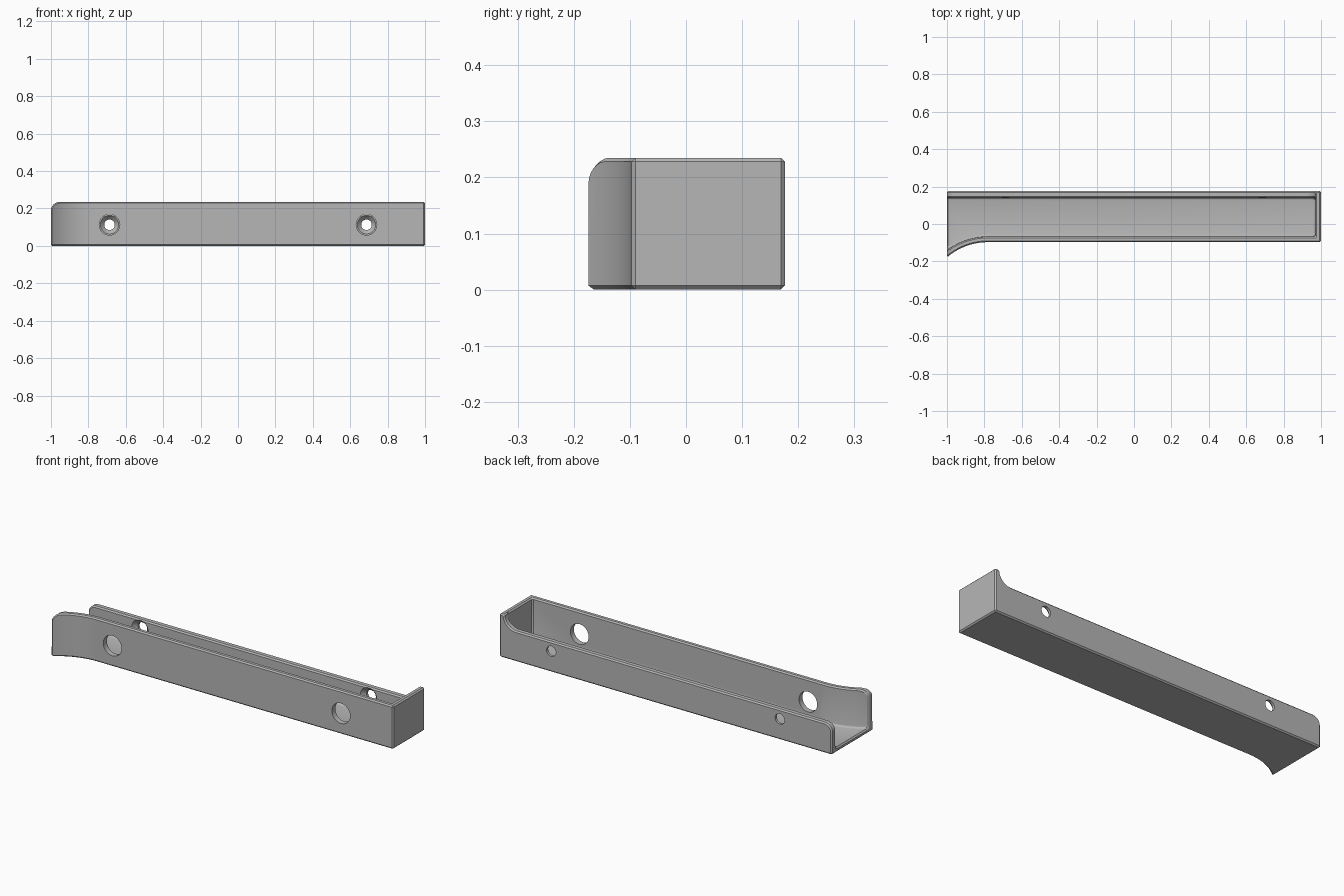
import bpy, bmesh, math
from mathutils import Vector

if "Cube" in bpy.data.objects:
    bpy.data.objects.remove(bpy.data.objects["Cube"], do_unlink=True)

HEIGHT, BACK_HEIGHT = 0.235, 0.165
FRONT, BACK = -0.097, 0.176
WALL, BACK_WALL, FLOOR = 0.03, 0.036, 0.025
FLARE_X, FLARE_R = -0.78, 0.339
HOLE_Z = 0.113

grey = bpy.data.materials.new("grey plastic")
grey.use_nodes = True
colour = (0.47, 0.47, 0.47, 1)
grey.diffuse_color = colour
grey.node_tree.nodes["Principled BSDF"].inputs["Base Color"].default_value = colour


def arc(cx, cy, r, start, end, steps):
    """Points along a circular arc, angles in degrees."""
    angles = [math.radians(start + (end - start) * i / steps) for i in range(steps + 1)]
    return [(cx + r * math.cos(a), cy + r * math.sin(a)) for a in angles]


def prism(name, points, low, high, axis="Z", round_floor=0):
    """Extrude a closed outline along z, or an xz outline along y."""
    bm = bmesh.new()
    place = (lambda p: (p[0], p[1], low)) if axis == "Z" else (lambda p: (p[0], low, p[1]))
    face = bm.faces.new([bm.verts.new(place(p)) for p in points])
    floor_edges = list(face.edges)
    top = bmesh.ops.extrude_face_region(bm, geom=[face], use_keep_orig=True)["geom"]
    step = Vector((0, 0, high - low)) if axis == "Z" else Vector((0, high - low, 0))
    bmesh.ops.translate(bm, vec=step, verts=[v for v in top if isinstance(v, bmesh.types.BMVert)])
    if round_floor:
        bmesh.ops.bevel(bm, geom=floor_edges, offset=round_floor, segments=3,
                        profile=0.5, affect="EDGES")
    bmesh.ops.recalc_face_normals(bm, faces=bm.faces)
    return finish(name, bm)


def lathe_y(name, x, r_low, r_high, low, high):
    """Round or conical hole cutter lying along y."""
    bpy.ops.mesh.primitive_cone_add(vertices=32, radius1=r_high, radius2=r_low, depth=high - low,
                                    location=(x, (low + high) / 2, HOLE_Z),
                                    rotation=(math.pi / 2, 0, 0))
    obj = bpy.context.object
    obj.name = name
    obj.hide_render = True
    return obj


def finish(name, bm):
    mesh = bpy.data.meshes.new(name)
    bm.to_mesh(mesh)
    bm.free()
    obj = bpy.data.objects.new(name, mesh)
    bpy.context.collection.objects.link(obj)
    return obj


def bake(obj):
    """Apply the modifier stack."""
    bpy.context.view_layer.update()
    graph = bpy.context.evaluated_depsgraph_get()
    mesh = bpy.data.meshes.new_from_object(obj.evaluated_get(graph))
    obj.modifiers.clear()
    obj.data = mesh


def cut(obj, cutter):
    mod = obj.modifiers.new("cut", "BOOLEAN")
    mod.operation, mod.solver, mod.object = "DIFFERENCE", "EXACT", cutter
    bake(obj)
    bpy.data.objects.remove(cutter, do_unlink=True)


def flare(radius, reach, steps=10):
    """Curve of the front wall, from the straight part out to the open end."""
    end = 90 + math.degrees(math.asin((FLARE_X - reach) / radius))
    return arc(FLARE_X, FRONT - FLARE_R, radius, 90, end, steps)


# Tray body with flared front wall
tray = prism("tray", [(1, BACK), (1, FRONT)] + flare(FLARE_R, -1) + [(-1, BACK)], 0, HEIGHT)

# Inside, open at the flared end
inner_back, inner_end = BACK - BACK_WALL, 1 - WALL
cut(tray, prism("cavity", [(inner_end, inner_back), (inner_end, FRONT + WALL)]
                + flare(FLARE_R + WALL, -1.06) + [(-1.06, inner_back)],
                FLOOR, 0.4, round_floor=0.015))

# Rounded upper corner of the front wall
r = 0.045
cut(tray, prism("front_corner", [(-1.1, 0.3), (-1.1, HEIGHT - r)]
                + arc(r - 1, HEIGHT - r, r, 180, 90, 6) + [(r - 1, 0.3)], -0.3, 0.05, "Y"))

# Lower back wall, rounded at the open end and swept up to the end wall
sweep = HEIGHT - BACK_HEIGHT
cut(tray, prism("back_top", [(-1.1, 0.3), (-1.1, BACK_HEIGHT - r)]
                + arc(r - 1, BACK_HEIGHT - r, r, 180, 90, 6)
                + arc(inner_end - sweep, HEIGHT, sweep, -90, 0, 8)
                + [(inner_end, 0.3)], 0.1, 0.3, "Y"))

# Small softened edges
bm = bmesh.new()
bm.from_mesh(tray.data)
bmesh.ops.remove_doubles(bm, verts=bm.verts, dist=0.002)
bm.to_mesh(tray.data)
bm.free()
bevel = tray.modifiers.new("edges", "BEVEL")
bevel.width, bevel.segments = 0.007, 1
bevel.limit_method, bevel.angle_limit = "ANGLE", math.radians(40)
bevel.use_clamp_overlap = False
bake(tray)

# Access holes in the front, countersunk screw holes in the back
for x in (-0.687, 0.687):
    cut(tray, lathe_y("access_hole", x, 0.055, 0.055, -0.2, 0))
    cut(tray, lathe_y("screw_hole", x, 0.028, 0.028, 0.1, 0.25))
    cut(tray, lathe_y("countersink", x, 0.05, 0.028, inner_back - 0.001, inner_back + 0.022))

tray.data.materials.clear()
tray.data.materials.append(grey)
bpy.ops.object.select_all(action="DESELECT")
tray.select_set(True)
bpy.context.view_layer.objects.active = tray
bpy.ops.object.shade_smooth_by_angle(angle=math.radians(25))
